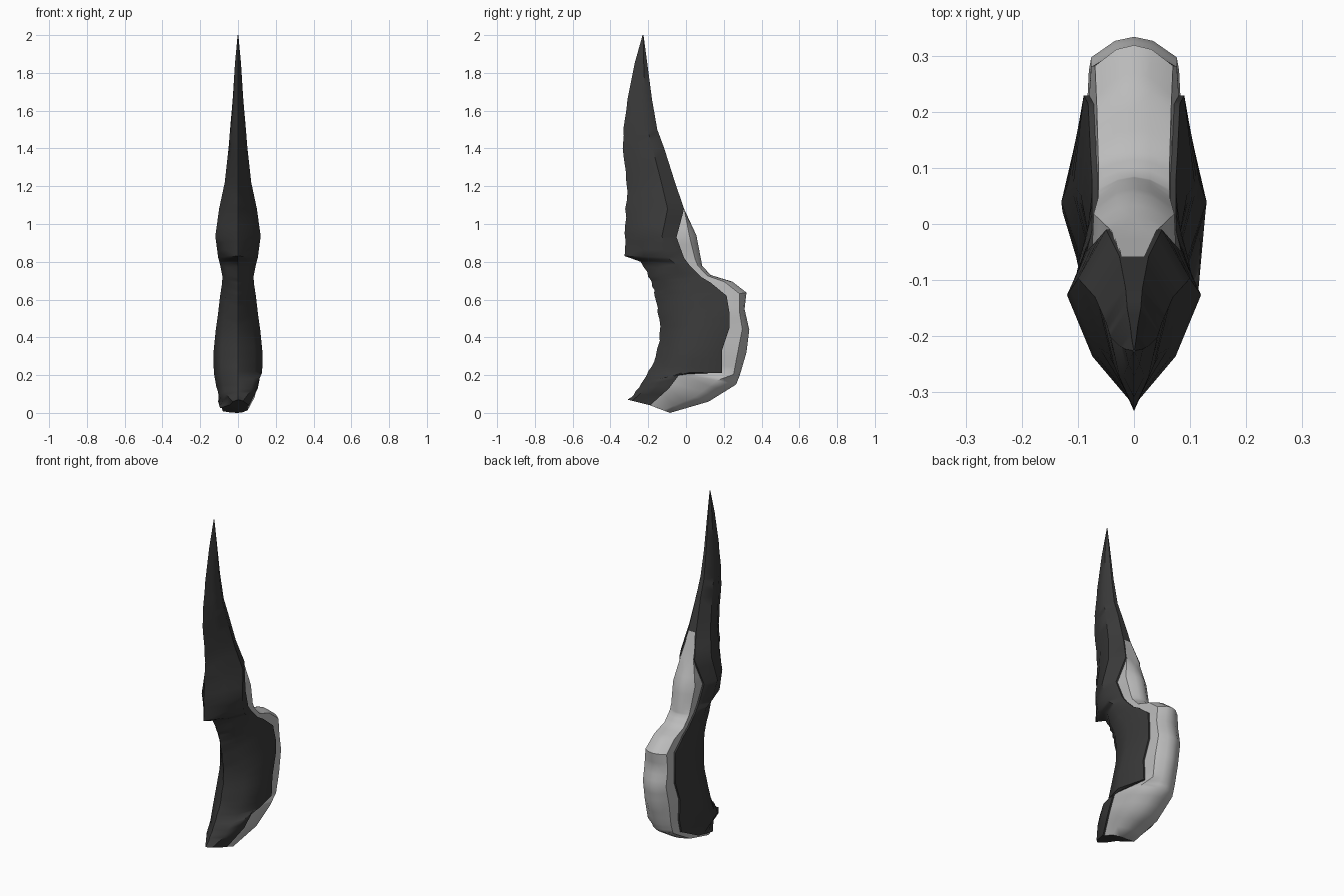
import bpy, bmesh, random
from mathutils import Vector

if "Cube" in bpy.data.objects:
    bpy.data.objects.remove(bpy.data.objects["Cube"])

random.seed(4)


def material(name, value):
    m = bpy.data.materials.new(name)
    m.diffuse_color = (value, value, value, 1)
    m.use_nodes = True
    m.node_tree.nodes["Principled BSDF"].inputs["Base Color"].default_value = m.diffuse_color
    return m


dark = material("dark hide", 0.042)
light = material("pale grey core", 0.5)

# Blade: height, front y, back y, half width, half width of back edge
blade = [
    (2.0, -.23, -.225, .002, .001), (1.85, -.272, -.205, .016, .004),
    (1.66, -.31, -.18, .028, .007), (1.5, -.332, -.152, .042, .012),
    (1.4, -.335, -.115, .05, .015), (1.22, -.316, -.058, .07, .026), (1.08, -.322, -.01, .10, .05),
]
# Grip: front y,z, hide edge y,z, back y,z, half width, half width at hide edge
grip = [
    (-.325, .95, -.05, .93, .055, .94, .12, .085),
    (-.325, .83, -.01, .82, .08, .81, .105, .075),
    (-.24, .80, .02, .78, .085, .78, .095, .075),
    (-.20, .72, .08, .72, .13, .73, .082, .075),
    (-.18, .67, .13, .69, .245, .695, .085, .078),
    (-.165, .615, .215, .62, .32, .637, .095, .082),
    (-.15, .53, .23, .53, .31, .55, .105, .09),
    (-.14, .42, .23, .45, .335, .44, .118, .09),
    (-.16, .30, .19, .33, .32, .32, .13, .095),
    (-.20, .22, .19, .21, .285, .20, .128, .09),
    (-.24, .15, -.03, .21, .265, .15, .115, .12),
    (-.27, .11, -.09, .13, .12, .06, .095, .105),
    (-.31, .07, -.19, .04, -.085, .0, .04, .06),
]
# The hide reaches lower on the left side: y, z, half width
left_edge = {10: (.17, .13, .09), 11: (.03, .06, .105), 12: (-.12, .025, .095)}


def half_ring(front, edge, back, w, wb, side, is_grip):
    """Points from the front ridge round one side to the back."""
    f, e, b = (Vector((0, p[0], p[1])) for p in (front, edge, back))
    lip = min(.01, wb * .3)
    q, qw, m = (.22, .68, .57) if is_grip else (.32, .62, .72)
    spots = [(f, 0), (f.lerp(e, q), w * qw), (f.lerp(e, m), w), (e, wb), (e, wb - lip),
             (e.lerp(b, .65), wb * .85), (e.lerp(b, .93), wb * .38), (b, 0)]
    return [p + Vector((side * x, 0, 0)) for p, x in spots]


def ring(front, edge, back, w, wb, is_grip, left=None):
    r = half_ring(front, edge, back, w, wb, 1, is_grip)
    l = half_ring(front, left[:2] if left else edge, back, w,
                  left[2] if left else wb, -1, is_grip)
    return r + l[-2:0:-1]


keys = [ring((f, z), (k, z), (k, z), w, wb, False) for z, f, k, w, wb in blade]
for i, (fy, fz, ey, ez, by, bz, w, wb) in enumerate(grip):
    keys.append(ring((fy, fz), (ey, ez), (by, bz), w, wb, i > 2, left_edge.get(i)))

# Fill in between the key sections, with a slightly chipped front ridge
rings, is_blade = [], []
STEPS = 3
for i in range(len(keys) - 1):
    for s in range(STEPS):
        pts = [a.lerp(b, s / STEPS) for a, b in zip(keys[i], keys[i + 1])]
        if s and i > 1:
            pts[0].y += random.uniform(0, .009)
        rings.append(pts)
        is_blade.append(i < len(blade) - 2)
rings.append(keys[-1])

bm = bmesh.new()
loops = [[bm.verts.new(p) for p in r] for r in rings]
n = len(loops[0])
for i in range(len(loops) - 1):
    for j in range(n):
        k = (j + 1) % n
        face = bm.faces.new((loops[i][j], loops[i + 1][j], loops[i + 1][k], loops[i][k]))
        # Core shows behind the hide edge, below the blade
        face.material_index = int(not is_blade[i] and 4 <= j <= 9)
bm.faces.new(loops[0])
bm.faces.new(loops[-1][::-1])
bmesh.ops.remove_doubles(bm, verts=bm.verts, dist=.0004)
bmesh.ops.triangulate(bm, faces=bm.faces)
bmesh.ops.recalc_face_normals(bm, faces=bm.faces)

mesh = bpy.data.meshes.new("curved_horn_blade")
bm.to_mesh(mesh)
bm.free()
mesh.materials.append(dark)
mesh.materials.append(light)
horn = bpy.data.objects.new("curved_horn_blade", mesh)
bpy.context.collection.objects.link(horn)
bpy.context.view_layer.objects.active = horn
horn.select_set(True)
bpy.ops.object.shade_smooth_by_angle(angle=.75)
